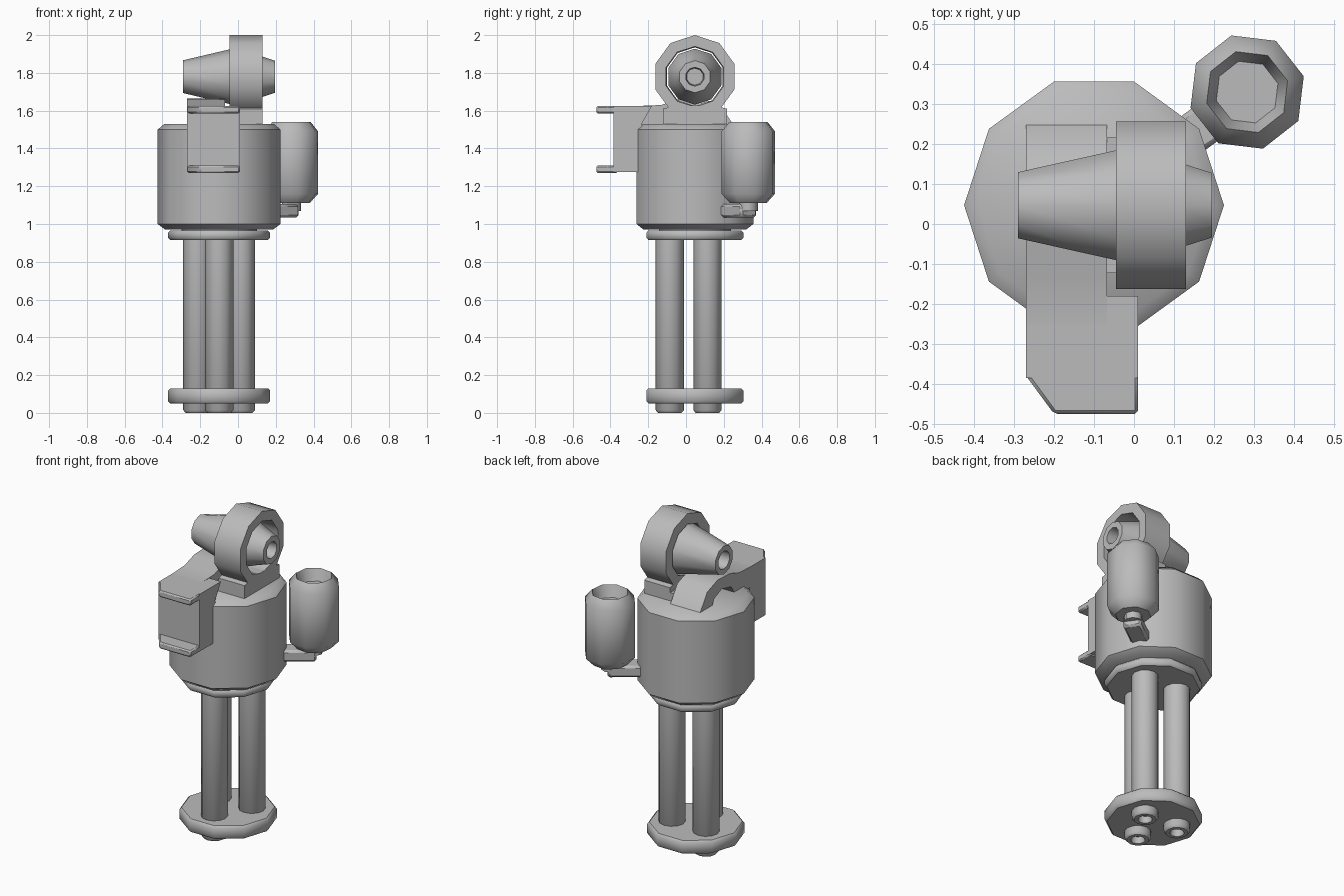
import bpy, bmesh, math
from mathutils import Matrix, Vector

cube = bpy.data.objects.get("Cube")
if cube:
    bpy.data.objects.remove(cube)

grey = bpy.data.materials.new("plain_grey")
grey.use_nodes = True
tone = (0.5, 0.5, 0.5, 1)
grey.diffuse_color = tone
grey.node_tree.nodes["Principled BSDF"].inputs["Base Color"].default_value = tone

AX, AY = -0.10, 0.047          # main axis
HEAD_Z = 1.78                  # height of the ring axis


def finish(name, bm, bevel=0):
    bmesh.ops.remove_doubles(bm, verts=bm.verts, dist=1e-5)
    bmesh.ops.recalc_face_normals(bm, faces=bm.faces)
    mesh = bpy.data.meshes.new(name)
    bm.to_mesh(mesh)
    bm.free()
    obj = bpy.data.objects.new(name, mesh)
    bpy.context.collection.objects.link(obj)
    mesh.materials.append(grey)
    if bevel:
        mod = obj.modifiers.new("edge", "BEVEL")
        mod.width, mod.segments = bevel, 1
        mod.limit_method, mod.angle_limit = "ANGLE", math.radians(50)
    bpy.ops.object.select_all(action="DESELECT")
    obj.select_set(True)
    bpy.context.view_layer.objects.active = obj
    bpy.ops.object.shade_smooth_by_angle(angle=math.radians(46))
    return obj


def lathe(name, profile, sides, matrix, phase=0, closed=False):
    """Spin (radius, height) points around z, then place with matrix."""
    bm = bmesh.new()
    rings = []
    for r, h in profile:
        rings.append([bm.verts.new(matrix @ Vector((
            r * math.cos(phase + math.tau * i / sides),
            r * math.sin(phase + math.tau * i / sides), h))) for i in range(sides)])
    pairs = list(zip(rings, rings[1:]))
    if closed:
        pairs.append((rings[-1], rings[0]))
    for a, b in pairs:
        for i in range(sides):
            j = (i + 1) % sides
            bm.faces.new((a[i], a[j], b[j], b[i]))
    if not closed:
        bm.faces.new(rings[0])
        bm.faces.new(rings[-1])
    return finish(name, bm)


def prism(name, outline, low, high, place, bevel=0):
    """Extrude a 2D outline; place(u, v, w) gives the 3D position."""
    bm = bmesh.new()
    a, b = [[bm.verts.new(place(u, v, w)) for u, v in outline] for w in (low, high)]
    bm.faces.new(a)
    bm.faces.new(b)
    for i in range(len(a)):
        j = (i + 1) % len(a)
        bm.faces.new((a[i], a[j], b[j], b[i]))
    return finish(name, bm, bevel)


def along_x(u, v, w):
    return (w, u, v)


def along_z(u, v, w):
    return (u, v, w)


main = Matrix.Translation((AX, AY, 0))

# Housing and the two barrel plates
lathe("housing", [(0.285, 0.97), (0.325, 1.0), (0.325, 1.5), (0.29, 1.53)], 10, main)


def plate(name, low, high):
    b = 0.012
    lathe(name, [(0.258, low), (0.27, low + b), (0.27, high - b), (0.258, high)], 10, main)


plate("upper_plate", 0.915, 0.966)
plate("lower_plate", 0.05, 0.13)
lathe("plate_spindle", [(0.2, 0.95), (0.2, 1.0)], 10, main)

# Three barrels with open muzzles
for k in range(3):
    a = math.radians(-90 + 120 * k)
    spot = main @ Matrix.Translation((0.133 * math.cos(a), 0.133 * math.sin(a), 0))
    lathe(f"barrel_{k + 1}", [(0.035, 0.04), (0.04, 0), (0.062, 0), (0.075, 0.015),
                              (0.075, 0.94)], 12, spot)

# Canister with a dished top, carried on an angled bracket
canister = Matrix.Translation((0.283, 0.33, 0))
lathe("canister", [(0.1, 1.11), (0.147, 1.16), (0.147, 1.49), (0.105, 1.54), (0.08, 1.47)],
      8, canister, math.radians(15.6))
lathe("canister_neck", [(0.05, 1.07), (0.05, 1.13)], 8, canister)
turn = main @ Matrix.Rotation(math.radians(36), 4, "Z")
prism("canister_bracket", [(0.25, -0.052), (0.49, -0.052), (0.49, 0.052), (0.25, 0.052)],
      1.035, 1.105, lambda u, v, w: turn @ Vector((u, v, w)), 0.012)

# Upright ring on a pedestal, with a hollow tapered sight through it
sideways = Matrix.Translation((0, AY, HEAD_Z)) @ Matrix.Rotation(math.pi / 2, 4, "Y")
lathe("ring", [(0.22, -0.045), (0.22, 0.13), (0.16, 0.13), (0.155, -0.045)],
      10, sideways, math.pi, closed=True)
prism("ring_pedestal", [(AY - 0.17, 1.5), (AY + 0.17, 1.5), (AY + 0.17, 1.61),
                        (AY + 0.1, 1.628), (AY - 0.1, 1.628), (AY - 0.17, 1.61)],
      -0.045, 0.13, along_x)
prism("pedestal_foot", [(AY - 0.17, 1.5), (AY + 0.17, 1.5), (AY + 0.17, 1.58),
                        (AY - 0.17, 1.58)], -0.068, -0.04, along_x)
lathe("sight_tube", [(0.05, -0.22), (0.055, -0.29), (0.087, -0.29), (0.148, -0.03),
                     (0.148, 0.02), (0.11, 0.12), (0.085, 0.195), (0.05, 0.195),
                     (0.045, 0.13)], 10, sideways, math.pi)

# Feed box: solid block with a flange above and below an open front
BX0, BX1 = -0.27, 0.01
prism("feed_box", [(-0.385, 1.275), (-0.2, 1.275), (-0.235, 1.53), (-0.18, 1.625),
                   (-0.385, 1.625)], BX0, BX1, along_x)
flange = [(BX0, -0.36), (BX0, -0.38), (-0.2, -0.475), (BX1, -0.475), (BX1, -0.36)]
for name, low in (("upper_flange", 1.585), ("lower_flange", 1.27)):
    prism(name, flange, low, low + 0.04, along_z, 0.008)

# Arched chute bending from the feed box down into the housing
prism("feed_chute", [(-0.25, 1.5), (-0.25, 1.625), (-0.13, 1.63), (-0.04, 1.66),
                     (0.08, 1.665), (0.18, 1.63), (0.255, 1.52), (0.15, 1.5),
                     (0.11, 1.565), (0.04, 1.595), (-0.05, 1.575), (-0.1, 1.5)],
      BX0, -0.068, along_x)
